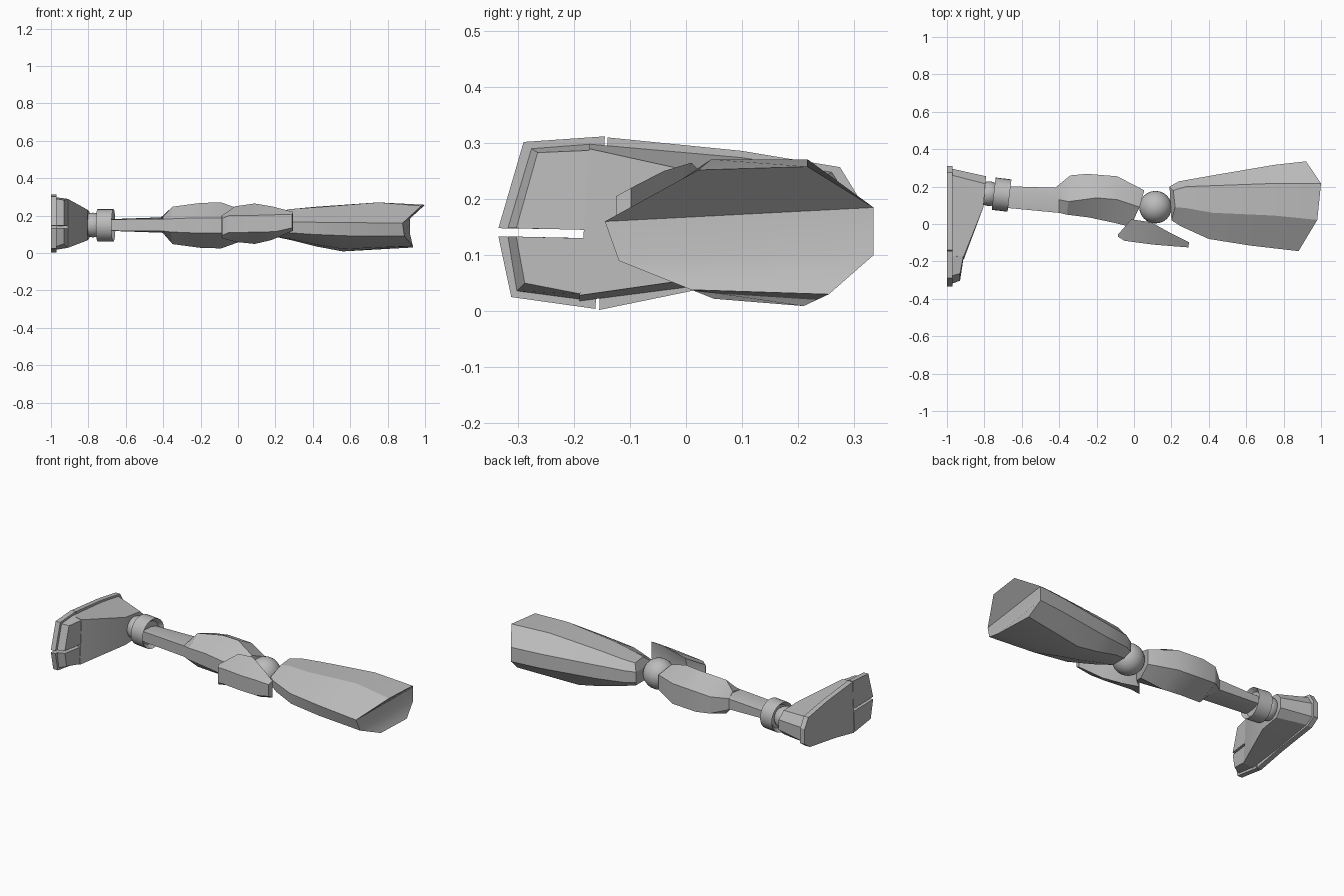
import bpy, bmesh, math
from mathutils import Matrix, Vector

if "Cube" in bpy.data.objects:
    bpy.data.objects.remove(bpy.data.objects["Cube"])

grey = bpy.data.materials.new("plain grey")
grey.use_nodes = True
COLOUR = (0.5, 0.5, 0.5, 1)
grey.diffuse_color = COLOUR
grey.node_tree.nodes["Principled BSDF"].inputs["Base Color"].default_value = COLOUR


def finish(name, bm, angle=25):
    bmesh.ops.recalc_face_normals(bm, faces=bm.faces)
    mesh = bpy.data.meshes.new(name)
    bm.to_mesh(mesh)
    bm.free()
    mesh.materials.append(grey)
    obj = bpy.data.objects.new(name, mesh)
    bpy.context.scene.collection.objects.link(obj)
    bpy.ops.object.select_all(action='DESELECT')
    obj.select_set(True)
    bpy.context.view_layer.objects.active = obj
    bpy.ops.object.shade_smooth_by_angle(angle=math.radians(angle))
    return obj


def loft(name, rings, angle=25):
    """Skin closed rings of equal size; caps are strips across the ring, so they may fold."""
    bm = bmesh.new()
    vs = [[bm.verts.new(p) for p in r] for r in rings]
    n = len(rings[0])
    for a, b in zip(vs, vs[1:]):
        for i in range(n):
            j = (i + 1) % n
            bm.faces.new((a[i], a[j], b[j], b[i]))
    for r in (vs[0], vs[-1]):
        for i in range(n // 2 - 1):
            bm.faces.new((r[i], r[i + 1], r[n - 2 - i], r[n - 1 - i]))
    return finish(name, bm, angle)


def mirrored(half, zc=0.15):
    """Turn (x, y, half height) points into a ring symmetric about zc."""
    return [(x, y, zc + d) for x, y, d in half] + [(x, y, zc - d) for x, y, d in reversed(half)]


def at_x(x, pts):
    return [(x, y, z) for y, z in pts]


def ball(name, centre, radius):
    bm = bmesh.new()
    bmesh.ops.create_uvsphere(bm, u_segments=24, v_segments=14, radius=radius,
                              matrix=Matrix.Translation(centre))
    finish(name, bm, 40)


# Foot: heel sole, two toe soles, two toes and the instep
SOLES = {
    "heel_sole": [(-.14, .31), (.1, .286), (.275, .257), (.31, .2),
                  (.31, .11), (.26, .075), (.02, .038), (-.155, .002)],
    "upper_toe_sole": [(-.335, .148), (-.29, .302), (-.145, .312), (-.149, .145)],
    "lower_toe_sole": [(-.335, .133), (-.312, .025), (-.162, .004), (-.152, .13)],
}
for name, outline in SOLES.items():
    loft(name, [at_x(-1, outline), at_x(-.97, outline)])

loft("upper_toe", [
    at_x(-.97, [(-.318, .148), (-.276, .29), (-.17, .298), (-.17, .146)]),
    [(-.93, -.303, .148), (-.93, -.265, .283), (-.912, -.17, .287), (-.912, -.18, .145)]])
loft("lower_toe", [
    at_x(-.97, [(-.318, .133), (-.302, .036), (-.18, .02), (-.17, .13)]),
    [(-.93, -.303, .133), (-.93, -.288, .05), (-.912, -.185, .03), (-.912, -.18, .13)]])
loft("instep", [
    at_x(-.97, [(-.172, .298), (.1, .274), (.26, .248), (.295, .195),
                (.295, .115), (.25, .085), (.02, .045), (-.19, .018)]),
    [(-.91, -.173, .29), (-.805, .09, .232), (-.795, .215, .222), (-.79, .255, .18),
     (-.79, .255, .12), (-.795, .215, .08), (-.805, .09, .068), (-.91, -.19, .028)]])

# Ankle: ball and recessed cuff
ball("ankle_ball", (-.775, .162, .15), .066)
bm = bmesh.new()
bmesh.ops.create_cone(bm, cap_ends=True, segments=24, radius1=.087, radius2=.087, depth=.085)
caps = [f for f in bm.faces if len(f.verts) > 4]
bmesh.ops.inset_individual(bm, faces=caps, thickness=.02)
for f in caps:
    for v in f.verts:
        v.co.z *= .5
turn = Vector((1, -.12, 0)).to_track_quat('Z', 'Y').to_matrix().to_4x4()
bm.transform(Matrix.Translation((-.708, .157, .148)) @ turn)
finish("ankle_cuff", bm, 35)

# Shin
loft("shin", [
    mirrored([(-.72, .203, .02), (-.72, .16, .03), (-.72, .09, .03)]),
    mirrored([(-.3, .19, .035), (-.3, .14, .045), (-.3, .05, .033)])])

# Calf
loft("calf", [
    mirrored([(-.42, .195, .033), (-.40, .13, .045), (-.40, .06, .032)]),
    mirrored([(-.34, .26, .05), (-.35, .12, .1), (-.36, .05, .035)], .148),
    mirrored([(-.25, .268, .06), (-.2, .14, .12), (-.24, .035, .04)], .148),
    mirrored([(-.09, .255, .06), (-.09, .13, .123), (-.1, .005, .04)], .148),
    mirrored([(.055, .18, .045), (.03, .09, .08), (-.02, -.015, .035)], .148)])

# Knee ball and knee guard
ball("knee_ball", (.115, .09, .15), .087)
loft("knee_guard", [
    mirrored([(-.085, -.068, .045), (-.087, -.058, .06), (-.08, -.05, .03)], .14),
    mirrored([(-.05, -.09, .045), (-.015, .025, .095), (-.01, .01, .05)], .155),
    mirrored([(.1, -.11, .045), (.09, .01, .108), (.09, -.005, .05)], .157),
    mirrored([(.2, -.118, .045), (.18, -.04, .09), (.18, -.05, .05)], .16),
    mirrored([(.29, -.125, .035), (.295, -.098, .05), (.28, -.095, .03)], .17)])

# Thigh with a notched upper end
loft("thigh", [
    [(.21, .18, .222), (.19, .2, .18), (.19, .2, .12), (.21, .17, .085),
     (.21, .08, .085), (.2, .025, .12), (.2, .02, .17), (.22, .09, .222)],
    [(.28, .2, .235), (.24, .228, .185), (.24, .228, .115), (.28, .19, .07),
     (.28, .07, .075), (.26, -.01, .11), (.25, -.012, .168), (.28, .085, .235)],
    [(.42, .205, .248), (.42, .26, .185), (.42, .26, .105), (.42, .2, .035),
     (.42, .06, .045), (.4, -.07, .1), (.4, -.08, .165), (.42, .06, .245)],
    [(.75, .217, .271), (.75, .316, .185), (.75, .316, .1), (.56, .21, .009),
     (.56, .05, .022), (.6, -.095, .092), (.62, -.115, .163), (.75, .045, .271)],
    [(1, .217, .258), (.92, .335, .185), (.92, .335, .1), (.935, .255, .03),
     (.935, .01, .038), (.89, -.12, .09), (.88, -.145, .16), (.98, .022, .252)]])
